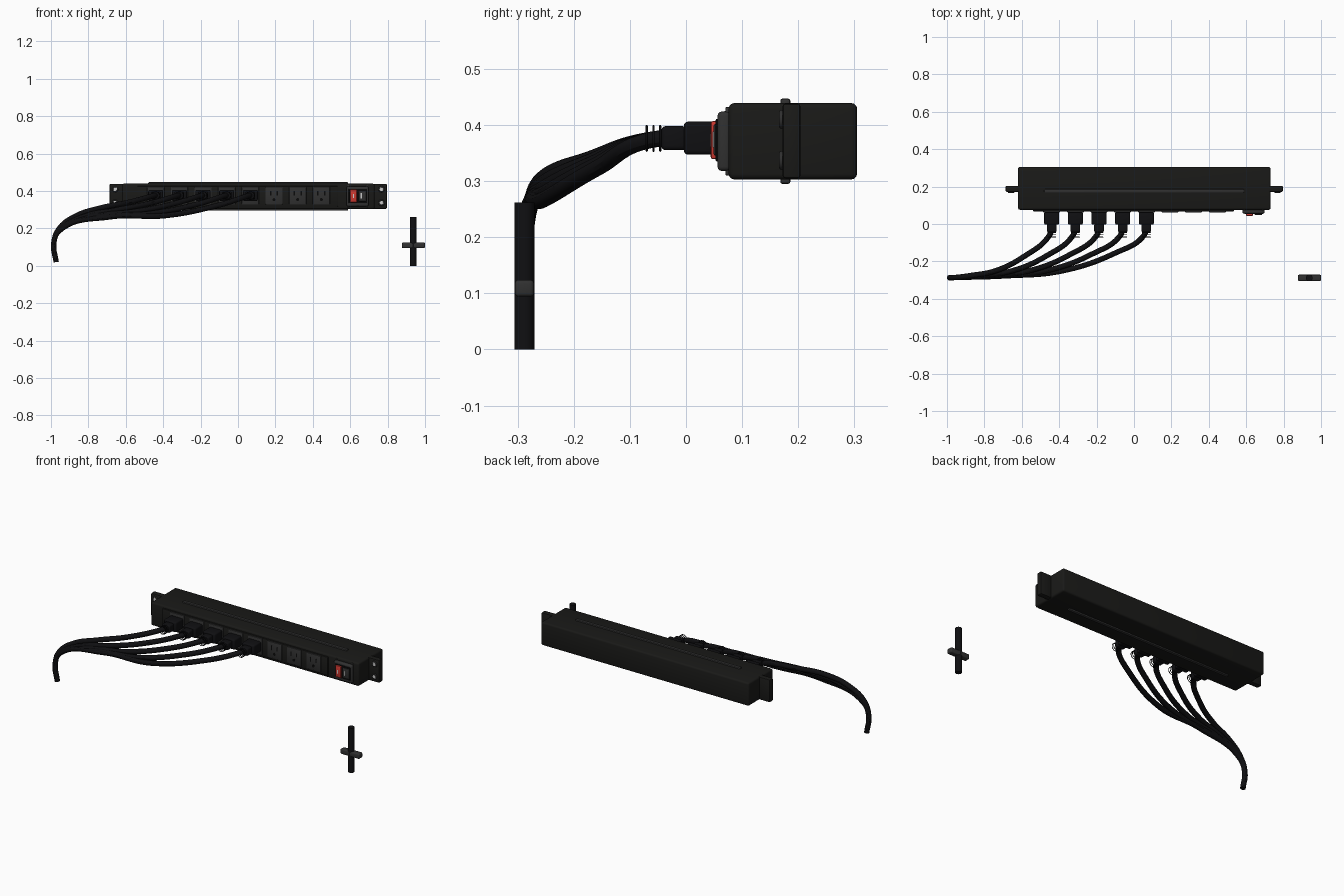
import bpy, math
from mathutils import Vector

if "Cube" in bpy.data.objects:
    bpy.data.objects.remove(bpy.data.objects["Cube"])


def material(name, r, g, b):
    m = bpy.data.materials.new(name)
    m.diffuse_color = (r, g, b, 1)
    m.use_nodes = True
    m.node_tree.nodes["Principled BSDF"].inputs["Base Color"].default_value = m.diffuse_color
    return m


BLACK = material("matte_black", 0.010, 0.010, 0.009)
RUBBER = material("rubber_black", 0.005, 0.005, 0.006)
GREY = material("dark_grey", 0.030, 0.030, 0.030)
SLOT = material("slot_black", 0.003, 0.003, 0.003)
RED = material("switch_red", 0.60, 0.04, 0.03)
PALE = material("pale_metal", 0.60, 0.60, 0.60)


def finish(ob, name, mat):
    ob.name = name
    ob.data.materials.clear()
    ob.data.materials.append(mat)
    return ob


def box(name, x, y, z, mat, bevel=0.0, seg=2):
    """Box given by (min, max) on each axis, with optional rounded edges."""
    bpy.ops.mesh.primitive_cube_add(size=1)
    ob = bpy.context.object
    for v in ob.data.vertices:
        v.co = Vector([(a + b) / 2 + c * (b - a) for (a, b), c in zip((x, y, z), v.co)])
    if bevel:
        mod = ob.modifiers.new("bevel", "BEVEL")
        mod.width, mod.segments = bevel, seg
        bpy.ops.object.modifier_apply(modifier="bevel")
        bpy.ops.object.shade_smooth_by_angle()
    return finish(ob, name, mat)


def rod(name, center, r, depth, mat, axis="y", n=24):
    rot = (math.pi / 2, 0, 0) if axis == "y" else (0, 0, 0)
    bpy.ops.mesh.primitive_cylinder_add(vertices=n, radius=r, depth=depth,
                                        location=center, rotation=rot)
    bpy.ops.object.shade_smooth_by_angle()
    return finish(bpy.context.object, name, mat)


def ring(name, center, r, t, mat):
    bpy.ops.mesh.primitive_torus_add(location=center, rotation=(math.pi / 2, 0, 0),
                                     major_radius=r, minor_radius=t,
                                     major_segments=24, minor_segments=8)
    bpy.ops.object.shade_smooth()
    return finish(bpy.context.object, name, mat)


def cable(name, pts, r, mat):
    cu = bpy.data.curves.new(name, "CURVE")
    cu.dimensions = "3D"
    cu.bevel_depth, cu.bevel_resolution, cu.resolution_u = r, 4, 10
    cu.use_fill_caps = True
    sp = cu.splines.new("BEZIER")
    sp.bezier_points.add(len(pts) - 1)
    for p, co in zip(sp.bezier_points, pts):
        p.co = co
        p.handle_left_type = p.handle_right_type = "AUTO"
    ob = bpy.data.objects.new(name, cu)
    bpy.context.collection.objects.link(ob)
    bpy.ops.object.select_all(action="DESELECT")
    ob.select_set(True)
    bpy.context.view_layer.objects.active = ob
    bpy.ops.object.convert(target="MESH")
    bpy.ops.object.shade_smooth_by_angle()
    finish(bpy.context.object, name, mat)


# housing, with long ribs on the top and bottom
box("housing", (-0.62, 0.73), (0.076, 0.305), (0.303, 0.439), BLACK, 0.01, 3)
for side, z in (("top", (0.43, 0.447)), ("bottom", (0.295, 0.312))):
    box(side + "_rib", (-0.48, 0.588), (0.168, 0.186), z, GREY, 0.004)

# faceplate
box("faceplate", (-0.54, 0.535), (0.068, 0.085), (0.317, 0.426), BLACK, 0.004)

# mounting ears with two ringed screw holes each
for side, s in (("left", -1), ("right", 1)):
    def mx(a, b):
        return tuple(sorted((0.055 + s * a, 0.055 + s * b)))
    box(side + "_ear", mx(0.66, 0.741), (0.172, 0.204), (0.305, 0.438), BLACK, 0.005)
    for k, z in enumerate((0.41, 0.337)):
        c = 0.055 + s * 0.712
        ring(f"{side}_ear_screw_rim_{k}", (c, 0.17, z), 0.013, 0.004, GREY)
        rod(f"{side}_ear_screw_{k}", (c, 0.17, z), 0.010, 0.006, PALE)

# outlets, plugs and strain reliefs
Z = 0.376
outlet_x = [-0.44 + i * 0.1265 for i in range(8)]
for i, x in enumerate(outlet_x):
    n = i + 1
    box(f"outlet_{n}", (x - 0.046, x + 0.046), (0.062, 0.075), (0.327, 0.423), GREY, 0.005)
    if i > 4:
        for side, dx, h in (("left", -0.018, 0.013), ("right", 0.018, 0.011)):
            box(f"outlet_{n}_{side}_slot", (x + dx - 0.004, x + dx + 0.004),
                (0.0605, 0.066), (0.388 - h, 0.388 + h), SLOT)
        rod(f"outlet_{n}_ground", (x, 0.0635, 0.354), 0.008, 0.006, SLOT)
        continue
    box(f"plug_{n}", (x - 0.04, x + 0.04), (-0.004, 0.066), (0.347, 0.406), RUBBER, 0.008, 3)
    box(f"plug_{n}_neck", (x - 0.026, x + 0.026), (-0.044, 0.002), (0.355, 0.398),
        RUBBER, 0.008, 3)
    for k, y in enumerate((-0.046, -0.058, -0.070)):
        ring(f"plug_{n}_relief_{k}", (x, y, Z), 0.022, 0.002, RUBBER)

# cables fan out from the plugs and gather into one bundle
near = [(-0.59, -0.175, 0.338), (-0.74, -0.25, 0.308), (-0.87, -0.275, 0.265)]
far = [(-0.10, -0.155, 0.325), (-0.39, -0.252, 0.268), (-0.68, -0.277, 0.262)]
for i in range(5):
    t, x = i / 4, outlet_x[i]
    mid = [Vector(a).lerp(Vector(b), t) for a, b in zip(near, far)]
    cable(f"cable_{i + 1}",
          [(x, -0.02, Z), (x - 0.012, -0.06, Z - 0.002), *mid,
           (-0.955, -0.286, 0.20 - 0.012 * t), (-0.985, -0.287, 0.12), (-0.972, -0.287, 0.02)],
          0.0145, RUBBER)

# power switch
box("switch_bezel", (0.58, 0.698), (0.056, 0.08), (0.318, 0.424), GREY, 0.008, 3)
box("switch_recess", (0.592, 0.690), (0.053, 0.06), (0.335, 0.411), SLOT, 0.002)
box("switch_rocker", (0.599, 0.636), (0.044, 0.06), (0.339, 0.407), RED, 0.004)
box("switch_indicator", (0.645, 0.686), (0.049, 0.06), (0.345, 0.402), GREY, 0.004)
box("indicator_slit", (0.656, 0.662), (0.047, 0.051), (0.36, 0.388), PALE)
box("rocker_mark", (0.614, 0.619), (0.0425, 0.046), (0.362, 0.384), PALE)
for k, x in enumerate((0.589, 0.689)):
    box(f"panel_rib_{k}", (x - 0.004, x + 0.004), (0.070, 0.08), (0.31, 0.432), GREY, 0.002)

# separate upright cord with clip
rod("upright_cord", (0.937, -0.288, 0.131), 0.0178, 0.262, RUBBER, "z", 32)
box("cord_clip", (0.876, 1.0), (-0.305, -0.271), (0.094, 0.124), GREY, 0.007, 3)
